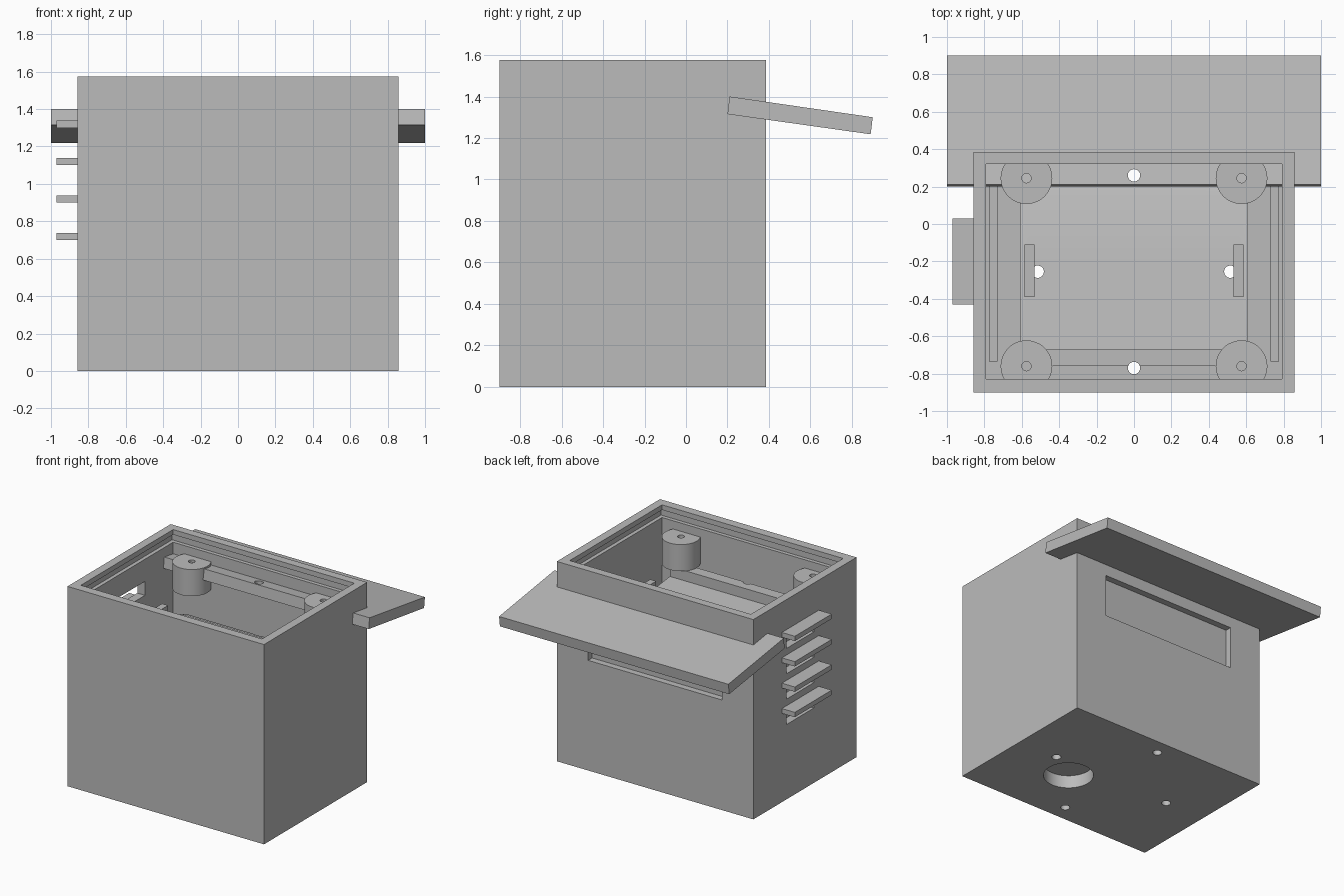
import bpy, bmesh
from mathutils import Matrix, Vector

if "Cube" in bpy.data.objects:
    bpy.data.objects.remove(bpy.data.objects["Cube"], do_unlink=True)

grey = bpy.data.materials.new("plain_grey")
grey.use_nodes = True
grey.diffuse_color = (0.5, 0.5, 0.5, 1)
grey.node_tree.nodes["Principled BSDF"].inputs["Base Color"].default_value = (0.5, 0.5, 0.5, 1)


def add(name, bm):
    bmesh.ops.recalc_face_normals(bm, faces=bm.faces[:])
    mesh = bpy.data.meshes.new(name)
    bm.to_mesh(mesh)
    bm.free()
    mesh.materials.append(grey)
    obj = bpy.data.objects.new(name, mesh)
    bpy.context.scene.collection.objects.link(obj)
    return obj


def box(name, x, y, z):
    bm = bmesh.new()
    bmesh.ops.create_cube(bm, size=1)
    for v in bm.verts:
        v.co = Vector([(r[0] + r[1]) / 2 + c * (r[1] - r[0]) for r, c in zip((x, y, z), v.co)])
    return add(name, bm)


def cylinder(name, x, y, z, radius, sides=48):
    bm = bmesh.new()
    bmesh.ops.create_cone(bm, cap_ends=True, segments=sides, radius1=radius, radius2=radius,
                          depth=z[1] - z[0], matrix=Matrix.Translation((x, y, sum(z) / 2)))
    return add(name, bm)


def extrude(name, profile, half_width):
    """Side profile of (y, z) points, extruded across x."""
    bm = bmesh.new()
    face = bm.faces.new([bm.verts.new((-half_width, y, z)) for y, z in profile])
    new = bmesh.ops.extrude_face_region(bm, geom=[face])["geom"]
    bmesh.ops.translate(bm, vec=(2 * half_width, 0, 0),
                        verts=[v for v in new if isinstance(v, bmesh.types.BMVert)])
    return add(name, bm)


def cut(target, *cutters):
    for cutter in cutters:
        cutter.hide_render = True
        mod = target.modifiers.new("cut", "BOOLEAN")
        mod.operation = "DIFFERENCE"
        mod.solver = "EXACT"
        mod.object = cutter
        bpy.context.view_layer.update()
        graph = bpy.context.evaluated_depsgraph_get()
        result = bpy.data.meshes.new_from_object(target.evaluated_get(graph))
        target.modifiers.clear()
        target.data = result
        bpy.data.objects.remove(cutter, do_unlink=True)


def drills():
    spots = [(0, 0.26), (0, -0.77), (0.515, -0.255), (-0.515, -0.255)]
    return [cylinder("drill", x, y, (-0.5, 2), 0.033, 32) for x, y in spots]


# Open housing with a groove under its rim
housing = box("housing", (-0.857, 0.857), (-0.9, 0.385), (0, 1.575))
cut(housing,
    box("cavity", (-0.79, 0.79), (-0.83, 0.32), (0.1, 2)),
    box("groove", (-0.82, 0.82), (-0.86, 0.35), (1.475, 1.535)),
    box("window", (-0.584, 0.584), (0.335, 0.5), (0.868, 1.2)),
    cylinder("cable_hole", 0.28, -0.4, (-0.5, 0.5), 0.18),
    *drills())

# Side louvres, each over a vent slot
for i in range(4):
    z = 0.7 + 0.2 * i
    cut(housing, box("vent", (-1, -0.75), (-0.37, -0.03), (z - 0.11, z)))
    box(f"louvre_{i + 1}", (-0.97, -0.84), (-0.43, 0.03), (z, z + 0.038))

# Inner block with a raised front ledge and a floor falling to the back
block = extrude("inner_block", [(-0.76, 0.1), (-0.76, 1.2), (-0.67, 1.2), (-0.67, 1.12),
                                (0.16, 1.02), (0.25, 0.98), (0.25, 0.1)], 0.61)
cut(block, *drills())

# Sloping roof that runs through the back of the housing
roof = extrude("sloping_roof", [(0.2, 1.315), (0.21, 1.4), (0.9, 1.3), (0.89, 1.218)], 1)
cut(roof, drills()[0])
for spare in [o for o in bpy.data.objects if o.name.startswith("drill")]:
    bpy.data.objects.remove(spare, do_unlink=True)

# Paired parts: screw posts, locating tabs and side rails
for side, s in (("left", 1), ("right", -1)):
    for end, y in (("front", -0.76), ("back", 0.245)):
        post = cylinder(f"{end}_{side}_screw_post", s * 0.575, y, (1.2, 1.41), 0.138)
        cut(post, cylinder("pilot_hole", s * 0.575, y, (1.3, 1.6), 0.025, 24))
    box(f"{side}_tab", sorted((s * 0.533, s * 0.585)), (-0.39, -0.11), (1.0, 1.21))
    box(f"{side}_rail", sorted((s * 0.73, s * 0.775)), (-0.735, 0.31), (0.09, 0.5))

# Smooth the round parts, keeping edges sharp
bpy.ops.object.select_all(action="DESELECT")
for obj in bpy.context.scene.objects:
    if obj.type == "MESH" and ("post" in obj.name or obj in (housing, block, roof)):
        obj.select_set(True)
        bpy.context.view_layer.objects.active = obj
bpy.ops.object.shade_smooth_by_angle()
